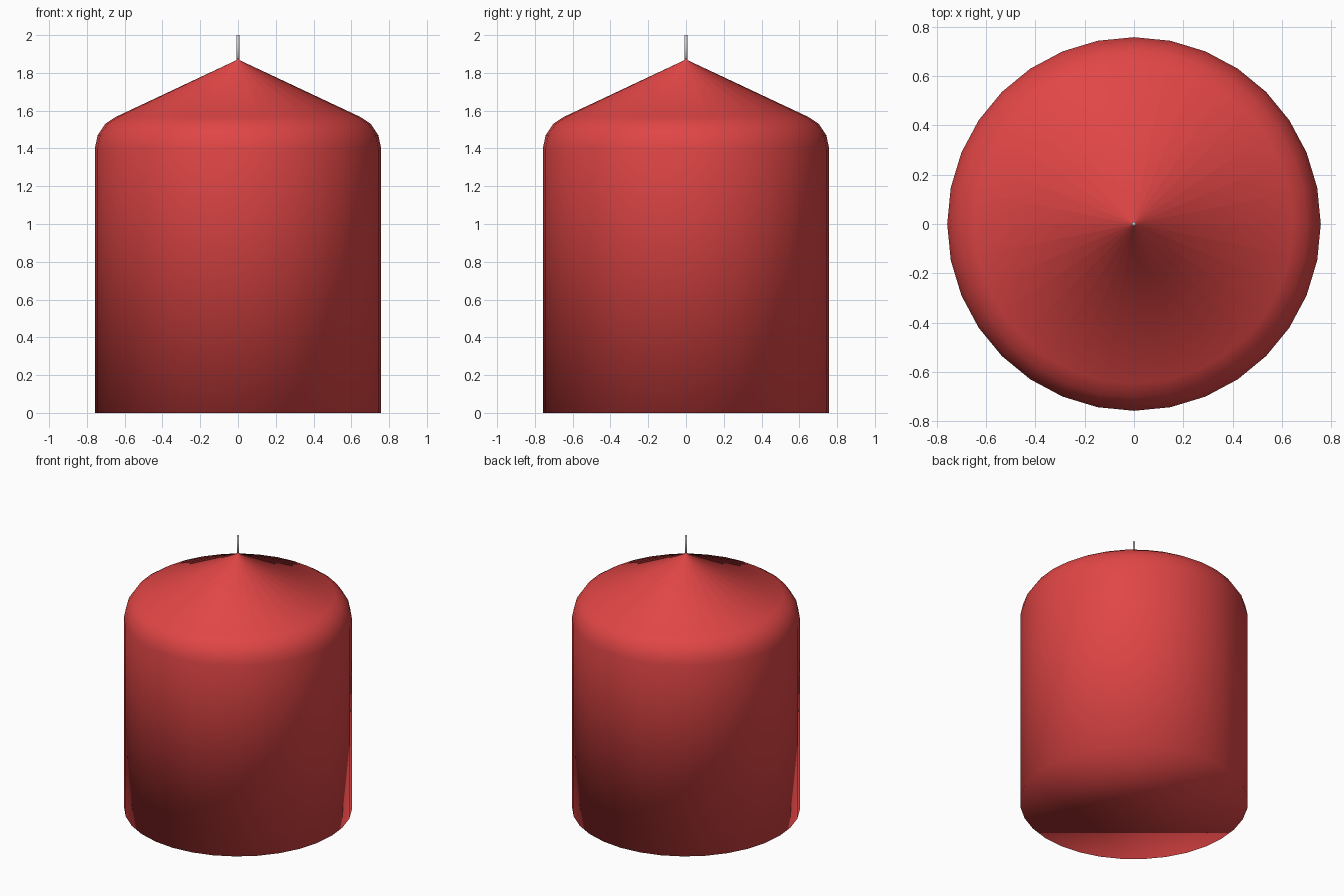
import bpy, bmesh
from math import sin, cos, tau

if "Cube" in bpy.data.objects:
    bpy.data.objects.remove(bpy.data.objects["Cube"])


def lathe(name, profile, sides, material=None):
    """Revolve (radius, z) points, bottom to top, closing both ends."""
    bm = bmesh.new()
    rings = [[bm.verts.new((r * cos(tau * i / sides), r * sin(tau * i / sides), z))
              for i in range(sides)] for r, z in profile]
    for low, high in zip(rings, rings[1:]):
        for i in range(sides):
            j = (i + 1) % sides
            bm.faces.new((low[i], low[j], high[j], high[i]))
    bm.faces.new(rings[0][::-1])
    bm.faces.new(rings[-1])
    for f in bm.faces:
        f.smooth = True
    mesh = bpy.data.meshes.new(name)
    bm.to_mesh(mesh)
    bm.free()
    if material:
        mesh.materials.append(material)
    obj = bpy.data.objects.new(name, mesh)
    bpy.context.collection.objects.link(obj)
    return obj


red_wax = bpy.data.materials.new("red_wax")
red_wax.diffuse_color = (0.75, 0.06, 0.06, 1)
red_wax.use_nodes = True
red_wax.node_tree.nodes["Principled BSDF"].inputs["Base Color"].default_value = red_wax.diffuse_color

# Wax body: straight wall, rounded shoulder, cone, tiny collar hidden in the wick
lathe("wax_body", [(0.758, 0), (0.758, 1.40), (0.743, 1.47), (0.703, 1.53),
                   (0.647, 1.567), (0.009, 1.867), (0.006, 1.89)], 32, red_wax)

# Wick
lathe("wick", [(0.008, 1.85), (0.008, 2.0)], 12)
